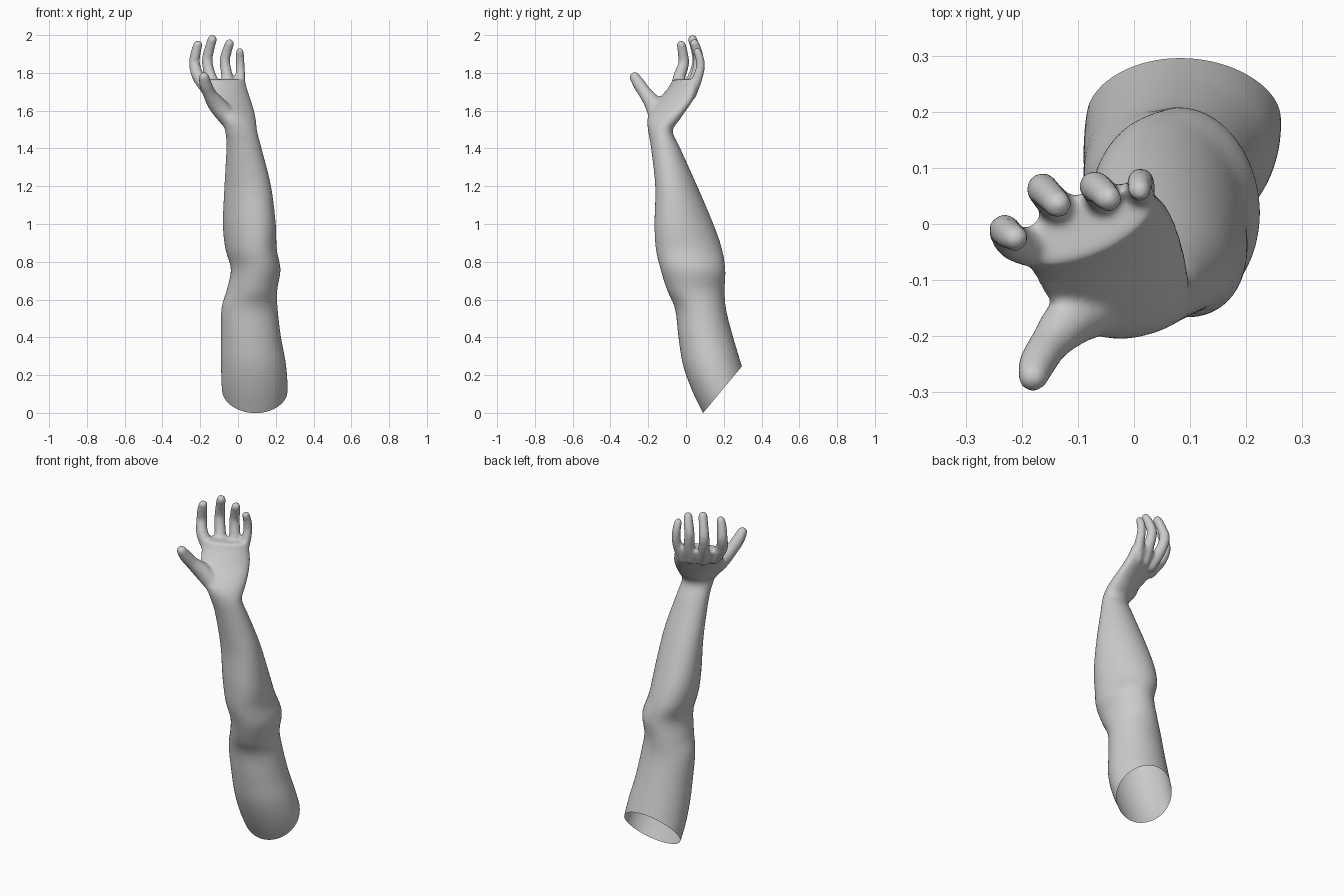
import bpy, bmesh, math
from mathutils import Vector, Matrix


def smooth_rows(rows, steps):
    """Catmull-Rom interpolation through rows of numbers."""
    out = []
    for i in range(len(rows) - 1):
        p0, p1 = rows[max(i - 1, 0)], rows[i]
        p2, p3 = rows[i + 1], rows[min(i + 2, len(rows) - 1)]
        for k in range(steps):
            t = k / steps
            out.append([0.5 * (2 * b + (c - a) * t + (2 * a - 5 * b + 4 * c - d) * t * t
                               + (3 * b - a - 3 * c + d) * t ** 3)
                        for a, b, c, d in zip(p0, p1, p2, p3)])
    out.append(list(rows[-1]))
    return out


# Arm and palm cross-sections: z, x min, x max, y min, y max, skew
SECTIONS = [
    (-0.08, -0.05, 0.24, 0.13, 0.40, 0.0),
    (0.10, -0.083, 0.262, 0.04, 0.34, 0.0),
    (0.25, -0.09, 0.255, -0.015, 0.295, 0.0),
    (0.40, -0.09, 0.228, -0.04, 0.25, 0.0),
    (0.55, -0.088, 0.21, -0.058, 0.212, 0.0),
    (0.65, -0.06, 0.208, -0.10, 0.205, -0.1),
    (0.76, -0.038, 0.225, -0.135, 0.208, -0.1),
    (0.87, -0.067, 0.205, -0.16, 0.19, -0.2),
    (1.00, -0.08, 0.20, -0.167, 0.145, -0.25),
    (1.20, -0.072, 0.175, -0.163, 0.06, -0.2),
    (1.40, -0.062, 0.125, -0.185, -0.03, 0.0),
    (1.49, -0.068, 0.102, -0.20, -0.07, 0.2),
    (1.55, -0.09, 0.095, -0.205, -0.035, 0.4),
    (1.60, -0.125, 0.085, -0.19, 0.0, 0.6),
    (1.66, -0.16, 0.067, -0.145, 0.04, 0.7),
    (1.72, -0.19, 0.047, -0.095, 0.065, 0.6),
    (1.765, -0.205, 0.036, -0.07, 0.073, 0.6),
]
# Finger centre lines: x, y, z, radius
FINGERS = {
    "index": [(-0.15, -0.05, 1.70, .036), (-0.21, -0.035, 1.78, .033), (-0.23, -0.012, 1.85, .029),
              (-0.223, -0.018, 1.91, .027), (-0.212, -0.025, 1.948, .024)],
    "middle": [(-0.11, 0.0, 1.70, .036), (-0.145, 0.04, 1.78, .031), (-0.163, 0.062, 1.86, .029),
               (-0.153, 0.053, 1.92, .027), (-0.136, 0.035, 1.977, .025)],
    "ring": [(-0.05, 0.02, 1.70, .036), (-0.058, 0.053, 1.78, .031), (-0.07, 0.067, 1.86, .028),
             (-0.06, 0.06, 1.91, .027), (-0.045, 0.045, 1.955, .024)],
    "little": [(0.0, 0.025, 1.69, .033), (0.012, 0.06, 1.77, .027), (0.012, 0.076, 1.83, .024),
               (0.01, 0.072, 1.88, .023), (0.01, 0.06, 1.912, .021)],
    "thumb": [(-0.05, -0.145, 1.56, .05), (-0.11, -0.17, 1.63, .047), (-0.148, -0.21, 1.685, .036),
              (-0.172, -0.248, 1.74, .033), (-0.18, -0.272, 1.778, .027)],
}

bm = bmesh.new()

# Arm and palm loft
SIDES = 40
rings = []
for z, x0, x1, y0, y1, skew in smooth_rows(SECTIONS, 5):
    cx, cy, sx, sy = (x0 + x1) / 2, (y0 + y1) / 2, (x1 - x0) / 2, (y1 - y0) / 2
    rings.append([bm.verts.new((cx + sx * math.cos(t), cy + sy * math.sin(t + skew), z))
                  for t in (2 * math.pi * k / SIDES for k in range(SIDES))])
for a, b in zip(rings, rings[1:]):
    for k in range(SIDES):
        n = (k + 1) % SIDES
        bm.faces.new((a[k], a[n], b[n], b[k]))
bm.faces.new(rings[0][::-1])
bm.faces.new(rings[-1])

# Fingers as overlapping balls along each centre line
for path in FINGERS.values():
    for x, y, z, r in smooth_rows(path, 6):
        bmesh.ops.create_icosphere(bm, subdivisions=2, radius=r * 1.04,
                                   matrix=Matrix.Translation((x, y, z)))

mesh = bpy.data.meshes.new("arm_with_hand")
bm.to_mesh(mesh)
bm.free()
arm = bpy.data.objects.new("arm_with_hand", mesh)
bpy.context.collection.objects.link(arm)

# Fuse everything into one skin
fuse = arm.modifiers.new("fuse", 'REMESH')
fuse.mode = 'VOXEL'
fuse.voxel_size = 0.008
soft = arm.modifiers.new("soften", 'SMOOTH')
soft.factor = 0.5
soft.iterations = 8
skin = bpy.data.meshes.new_from_object(arm.evaluated_get(bpy.context.evaluated_depsgraph_get()))
arm.modifiers.clear()

# Open slanted cut at the shoulder end
bm = bmesh.new()
bm.from_mesh(skin)
bmesh.ops.bisect_plane(bm, geom=bm.verts[:] + bm.edges[:] + bm.faces[:], dist=1e-5,
                       plane_co=Vector((0, 0.095, 0.005)), plane_no=Vector((0, 0.77, -0.64)),
                       clear_outer=True)
for f in bm.faces:
    f.smooth = True
bm.to_mesh(skin)
bm.free()
arm.data = skin
